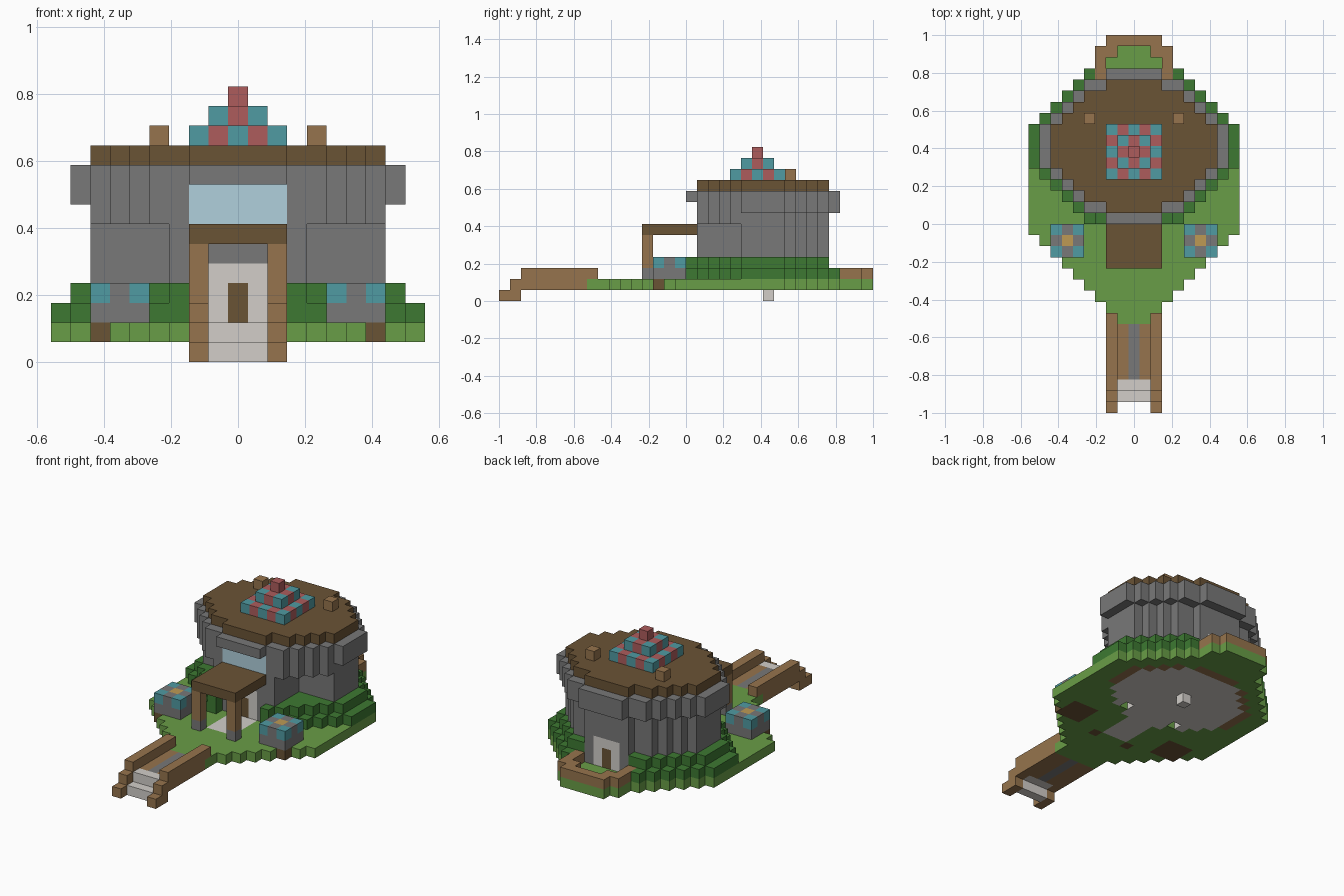
import bpy, bmesh
from mathutils import Vector

cube = bpy.data.objects.get("Cube")
if cube:
    bpy.data.objects.remove(cube, do_unlink=True)

U = 2 / 34  # block size
COLOURS = {
    "stone grey": "787878", "pale stone": "D2CEC9", "dark wood": "6A5335",
    "light wood": "96744D", "grass green": "699D47", "hedge green": "3D7932",
    "teal": "509BA2", "brick red": "AD5C5C", "window blue": "B0D0DC", "lamp yellow": "BE9A54",
}


def linear(h):
    c = [int(h[i:i + 2], 16) / 255 for i in (0, 2, 4)]
    return [v / 12.92 if v < 0.04 else ((v + 0.055) / 1.055) ** 2.4 for v in c] + [1]


MATS = {}
for label, code in COLOURS.items():
    m = bpy.data.materials.new(label)
    m.use_nodes = True
    m.diffuse_color = linear(code)
    m.node_tree.nodes["Principled BSDF"].inputs["Base Color"].default_value = linear(code)
    MATS[label] = m


def part(name, cells, colour):
    """Mesh of the open sides of blocks (x, row from back, level)."""
    cells = set(cells)
    rule = colour if callable(colour) else (lambda c: colour)
    bm = bmesh.new()
    used, verts = [], {}
    for c in sorted(cells):
        label = rule(c)
        if label not in used:
            used.append(label)
        mid = Vector((c[0] * U, 1 - (c[1] + 0.5) * U, (c[2] + 0.5) * U))
        for axis in range(3):
            for s in (-1, 1):
                n = list(c)
                n[axis] += -s if axis == 1 else s
                if tuple(n) in cells:
                    continue
                d, a, b = Vector(), Vector(), Vector()
                d[axis], a[(axis + 1) % 3], b[(axis + 2) % 3] = s * U / 2, U / 2, s * U / 2
                loop = []
                for p in (mid + d - a - b, mid + d + a - b, mid + d + a + b, mid + d - a + b):
                    key = tuple(round(v, 4) for v in p)
                    if key not in verts:
                        verts[key] = bm.verts.new(p)
                    loop.append(verts[key])
                bm.faces.new(loop).material_index = used.index(label)
    me = bpy.data.meshes.new(name)
    bm.to_mesh(me)
    bm.free()
    for label in used:
        me.materials.append(MATS[label])
    bpy.context.collection.objects.link(bpy.data.objects.new(name, me))


def box(x0, x1, r0, r1, k0, k1):
    return {(x, r, k) for x in range(x0, x1 + 1) for r in range(r0, r1 + 1) for k in range(k0, k1 + 1)}


def both(cells):
    return set(cells) | {(-x, r, k) for x, r, k in cells}


def disc(widths, first, levels):
    """Stepped disc, mirrored front to back, from half widths per row."""
    rows = widths + widths[::-1]
    return {(x, first + i, k) for i, w in enumerate(rows) for x in range(-w, w + 1) for k in levels}


WALL, RING, HEDGE = [2, 4, 5, 6, 7, 7], [2, 4, 5, 6, 7, 8, 8], [4, 5, 6, 7, 8, 9, 9]

# Ground, with a pale floor, its wooden rim at the back and soil under the planters
ground = set()
for r in range(26):
    w = (2, 3, 3)[r] if r < 3 else max(2, min(9, r + 1, 26 - r))
    ground |= box(-w, w, r, r, 1, 1)
ground -= both({(3, 14, 1)})
house = disc(WALL, 4, [1])
floor = disc([3, 4, 5, 6, 6], 5, [1]) | {c for c in house if c[1] > 11} | box(-1, 1, 15, 19, 1, 1)
soil = both(box(5, 7, 17, 19, 1, 1) | {(2, 20, 1)})


def ground_colour(c):
    if c in floor:
        return "pale stone"
    if c in house:
        return "light wood"
    return "dark wood" if c in soil else "grass green"


part("ground", ground, ground_colour)
part("foundation_stone", {(0, 9, 0)}, "pale stone")

# House walls, with doors at both ends and a front window
wall = disc(WALL, 4, range(2, 10))
recess = both(box(4, 9, 12, 15, 2, 6))
wall = (wall - recess) | both(box(3, 3, 15, 15, 2, 7))


def wall_colour(c):
    x, r, k = c
    if r in (4, 15):
        if x == 0 and k in (2, 3):
            return "dark wood"
        if abs(x) <= 1 and k <= 4:
            return "pale stone"
        if r == 15 and abs(x) <= 2 and k in (7, 8):
            return "window blue"
    return "stone grey"


part("walls", wall, wall_colour)

# Overhanging wall top
ring = disc(RING, 3, [8, 9]) - box(-2, 2, 16, 16, 8, 8)
ring |= {(x, r, 7) for x, r, k in ring if r in range(12, 16) and abs(x) >= 4}
part("wall_top", ring - wall, "stone grey")
part("roof", disc(WALL, 4, [10]), "dark wood")

# Hedge in two steps
hedge = disc(HEDGE, 3, [2]) | disc([w - 1 for w in HEDGE], 3, [3])
gaps = box(-3, 3, 3, 3, 2, 3) | box(-2, 2, 16, 16, 2, 3)
part("hedge", hedge - gaps - wall, "hedge green")

# Roof ornaments
steps = box(-2, 2, 8, 12, 11, 11) | box(-1, 1, 9, 11, 12, 12) | {(0, 10, 13)}


def checker(c):
    return "brick red" if c[2] == 13 or (c[0] + c[1]) % 2 else "teal"


part("roof_pyramid", steps, checker)
part("roof_posts", both({(4, 7, 11)}), "light wood")

# Porch
part("porch_roof", box(-2, 2, 16, 20, 6, 6), "dark wood")
part("porch_posts", both(box(2, 2, 20, 20, 2, 5)),
     lambda c: "stone grey" if c[2] == 2 else "light wood")


# Planters
def planter_colour(c):
    if c[2] == 2:
        return "stone grey"
    off = (abs(abs(c[0]) - 6), abs(c[1] - 18))
    return {0: "lamp yellow", 1: "stone grey", 2: "teal"}[sum(off)]


part("planters", both(box(5, 7, 17, 19, 2, 3)), planter_colour)

# Back fence
part("back_fence", box(-2, 2, 0, 0, 2, 2) | both(box(2, 3, 1, 1, 2, 2) | box(3, 3, 2, 3, 2, 2)),
     "light wood")

# Bridge and steps
part("bridge_rails", both(box(2, 2, 25, 31, 2, 2) | box(2, 2, 26, 32, 1, 1) | box(2, 2, 32, 33, 0, 0)),
     "light wood")
part("bridge_deck", box(-1, 1, 26, 30, 1, 1), lambda c: "light wood" if c[0] else "stone grey")
part("bridge_steps", box(-1, 1, 31, 31, 1, 1) | box(-1, 1, 32, 32, 0, 0), "pale stone")
